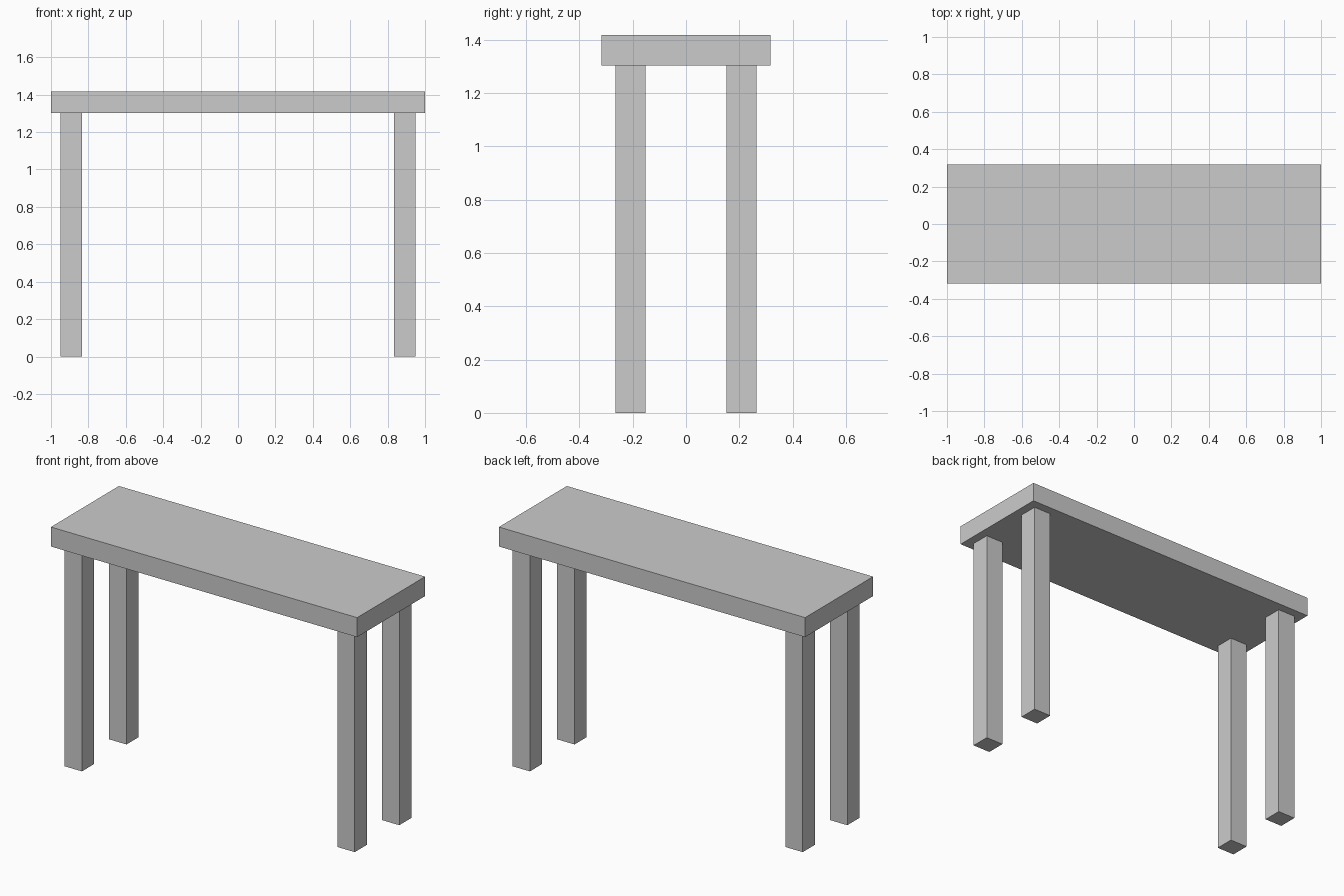
import bpy

default = bpy.data.objects.get("Cube")
if default:
    bpy.data.objects.remove(default, do_unlink=True)

HEIGHT, LEG_HEIGHT = 1.418, 1.303
LEG_SIZE, LEG_X, LEG_Y = 0.114, 0.891, 0.208

grey = bpy.data.materials.new("light grey")
grey.use_nodes = True
colour = (0.6, 0.6, 0.6, 1)
grey.diffuse_color = colour
grey.node_tree.nodes["Principled BSDF"].inputs["Base Color"].default_value = colour


def box(name, size, centre):
    bpy.ops.mesh.primitive_cube_add(size=1, location=centre)
    ob = bpy.context.object
    ob.name = name
    ob.scale = size
    bpy.ops.object.transform_apply(location=False, rotation=False, scale=True)
    ob.data.materials.append(grey)
    return ob


# Table top slab
box("table_top", (2, 0.634, HEIGHT - LEG_HEIGHT), (0, 0, (HEIGHT + LEG_HEIGHT) / 2))

# Four square legs
for side, sx in (("left", 1), ("right", -1)):
    for end, sy in (("front", -1), ("back", 1)):
        box(f"{end}_{side}_leg", (LEG_SIZE, LEG_SIZE, LEG_HEIGHT),
            (sx * LEG_X, sy * LEG_Y, LEG_HEIGHT / 2))
